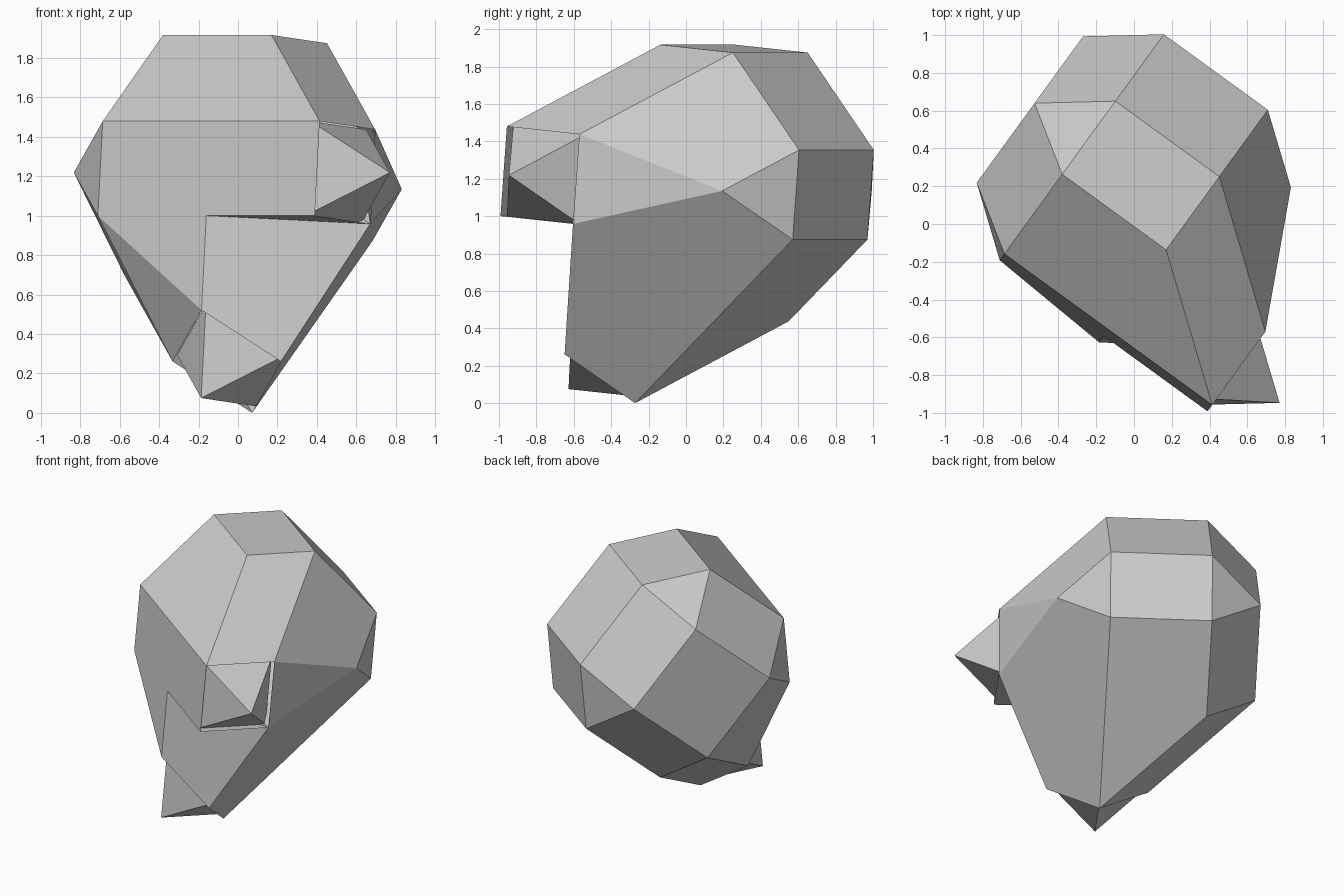
import bpy, bmesh, math
from itertools import permutations, product
from mathutils import Matrix, Vector

if "Cube" in bpy.data.objects:
    bpy.data.objects.remove(bpy.data.objects["Cube"])

H = 0.34  # lattice unit of the bevelled block

# Local frame: a = sideways, p = forward-up, q = forward-down
c, s = math.cos(math.radians(36)), math.sin(math.radians(36))
side, fwd, up = Vector((c, -s, 0)), Vector((-s, -c, 0)), Vector((0, 0, 1))
t = math.radians(40)
p_ax = fwd * math.sin(t) + up * math.cos(t)
q_ax = fwd * math.cos(t) - up * math.sin(t)
centre = side * -0.122 + fwd * -0.166 + up * 1.177
FRAME = Matrix((side * H, p_ax * H, q_ax * H)).transposed().to_4x4()
FRAME.translation = centre


def hull(name, points, open_axis=None):
    """Convex flat-faced part; the cap at +3 on open_axis is left open."""
    bm = bmesh.new()
    for co in points:
        bm.verts.new(co)
    res = bmesh.ops.convex_hull(bm, input=bm.verts[:])
    loose = [v for v in bm.verts if not v.link_faces]
    bmesh.ops.delete(bm, geom=loose, context='VERTS')
    if open_axis is not None:
        caps = [f for f in bm.faces
                if all(v.co[open_axis] > 2.99 for v in f.verts)]
        bmesh.ops.delete(bm, geom=caps, context='FACES')
    bmesh.ops.dissolve_limit(bm, angle_limit=0.01, verts=bm.verts[:],
                             edges=bm.edges[:])
    bm.transform(FRAME)
    me = bpy.data.meshes.new(name)
    bm.to_mesh(me)
    bm.free()
    ob = bpy.data.objects.new(name, me)
    bpy.context.collection.objects.link(ob)
    return ob


def diamond(centre_pt, axis):
    """Four corners one unit around a point, in the plane across axis."""
    pts = []
    for i in range(3):
        if i != axis:
            for d in (-1, 1):
                v = Vector(centre_pt)
                v[i] += d
                pts.append(tuple(v))
    return pts


# Edge-bevelled cube: all sign/order variants of (2, 1, 1)
block = {tuple(x * k for x, k in zip(perm, sg))
         for perm in permutations((2, 1, 1))
         for sg in product((-1, 1), repeat=3)}

# Main block with the lower arm
hull("body_with_lower_arm",
     block | set(diamond((1, -1, 3), 2)) | {(3, 0, 1)}, open_axis=2)

# Side arm with its undercut
hull("side_arm",
     {v for v in block if v[2] - v[1] <= 1} | set(diamond((3, 1, 1), 0)),
     open_axis=0)

# Octahedral tips seated in the open ends of both arms
for name, pt, axis in (("side_tip", (2.83, 1, 1), 0),
                       ("lower_tip", (1, -1, 2.85), 2)):
    ends = []
    for d in (-1, 1):
        v = Vector(pt)
        v[axis] += d
        ends.append(tuple(v))
    hull(name, diamond(pt, axis) + ends)
